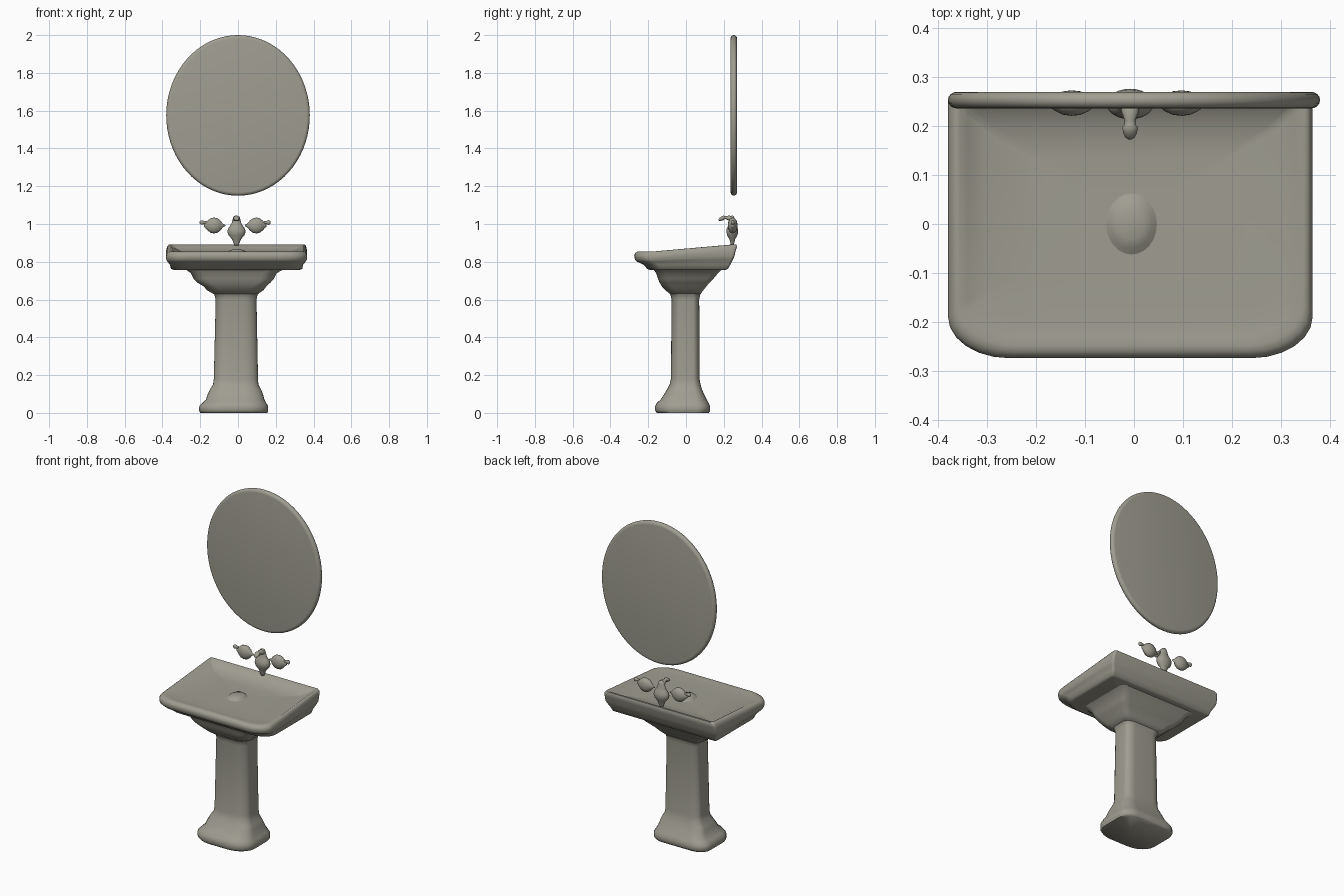
import bpy, bmesh, math
from mathutils import Vector, Matrix

cube = bpy.data.objects.get("Cube")
if cube:
    bpy.data.objects.remove(cube)

# One glazed stone-grey colour throughout
GREY = (0.35, 0.34, 0.285, 1)
mat = bpy.data.materials.new("warm grey ceramic")
mat.use_nodes = True
mat.diffuse_color = GREY
bsdf = mat.node_tree.nodes["Principled BSDF"]
bsdf.inputs["Base Color"].default_value = GREY
bsdf.inputs["Roughness"].default_value = 0.5


def loft(name, rings, sharp=60):
    """Skin a list of closed rings and cap both ends."""
    bm = bmesh.new()
    loops = [[bm.verts.new(p) for p in ring] for ring in rings]
    n = len(loops[0])
    for a, b in zip(loops, loops[1:]):
        for i in range(n):
            j = (i + 1) % n
            bm.faces.new((a[i], a[j], b[j], b[i]))
    bm.faces.new(loops[0][::-1])
    bm.faces.new(loops[-1])
    bmesh.ops.recalc_face_normals(bm, faces=bm.faces)
    mesh = bpy.data.meshes.new(name)
    bm.to_mesh(mesh)
    bm.free()
    mesh.shade_smooth()
    mesh.set_sharp_from_angle(angle=math.radians(sharp))
    mesh.materials.append(mat)
    obj = bpy.data.objects.new(name, mesh)
    bpy.context.collection.objects.link(obj)
    return obj


def rounded_rect(z, x0, x1, y0, y1, front, back, steps=6):
    """Rounded rectangle with separate (x, y) radii for front and back corners."""
    corners = [(x1, y1, -1, -1, back), (x0, y1, 1, -1, back),
               (x0, y0, 1, 1, front), (x1, y0, -1, 1, front)]
    ring = []
    for k, (cx, cy, sx, sy, (rx, ry)) in enumerate(corners):
        for s in range(steps + 1):
            a = math.pi / 2 * (k + s / steps)
            ring.append(Vector((cx + sx * rx + rx * math.cos(a),
                                cy + sy * ry + ry * math.sin(a), z)))
    return ring


def spindle(name, profile, centre, depth=1.0, axis="Z", n=24):
    """Turned part: (distance, radius) profile, flattened in y by depth."""
    rings = [[Vector((r * math.cos(2 * math.pi * i / n),
                      depth * r * math.sin(2 * math.pi * i / n), t))
              for i in range(n)] for t, r in profile]
    turn = Matrix.Rotation(math.pi / 2, 4, "Y") if axis == "X" else Matrix()
    place = Matrix.Translation(centre) @ turn
    return loft(name, [[place @ p for p in ring] for ring in rings], 80)


# Pedestal: flared foot, slender column, spreading neck
column = [
    (0.00, -.200, .155, -.155, .120), (.012, -.206, .160, -.163, .128),
    (0.035, -.205, .160, -.163, .128), (.052, -.190, .150, -.155, .120),
    (0.07, -.170, .140, -.135, .110), (.10, -.160, .132, -.115, .095),
    (0.125, -.148, .122, -.100, .085), (.15, -.132, .108, -.087, .077),
    (0.18, -.128, .106, -.080, .072), (.60, -.118, .098, -.076, .070),
    (0.625, -.125, .103, -.082, .075), (.645, -.145, .118, -.095, .086),
]
rings = []
for z, x0, x1, y0, y1 in column:
    r = (0.33 * (x1 - x0), 0.33 * (y1 - y0))
    rings.append(rounded_rect(z, x0, x1, y0, y1, r, (r[0] * .7, r[1] * .7)))
loft("pedestal", rings)

# Bowl underside stepping out to the basin
bowl = [
    (.63, -.130, .105, -.085, .078), (.65, -.165, .135, -.110, .092),
    (.67, -.182, .150, -.128, .108), (.69, -.215, .172, -.140, .125),
    (.71, -.235, .190, -.148, .145), (.74, -.250, .205, -.158, .170),
    (.765, -.285, .250, -.175, .195),
]
loft("bowl", [rounded_rect(*row, (.07, .05), (.04, .03)) for row in bowl])

# Basin: broad slab, clipped front corners, back edge swept upwards
def lift(p, amount):
    t = min(max((p.y - .10) / .14, 0), 1)
    p.z += amount * t * t * (3 - 2 * t)
    return p


basin = [
    (.757, -.340, .325, -.190, .210, 0), (.762, -.355, .340, -.205, .222, 0),
    (.785, -.360, .345, -.225, .235, 0), (.800, -.374, .358, -.258, .248, .01),
    (.812, -.380, .365, -.270, .256, .016), (.832, -.380, .365, -.274, .264, .030),
    (.845, -.375, .361, -.270, .270, .036), (.853, -.366, .355, -.260, .266, .038),
    (.855, -.356, .345, -.248, .254, .036), (.852, -.340, .325, -.232, .236, .024),
    (.850, -.300, .285, -.200, .200, .008), (.849, -.200, .190, -.140, .140, 0),
    (.849, -.060, .050, -.050, .050, 0),
]
rings = []
for z, x0, x1, y0, y1, up in basin:
    s = (x1 - x0) / .745
    ring = rounded_rect(z, x0, x1, y0, y1, (.125 * s, .085 * s), (.015 * s, .015 * s))
    rings.append([lift(p, up) for p in ring])
loft("basin", rings)

# Drain dome
spindle("drain", [(-.006, .062), (0, .050), (.008, .042), (.014, .026), (.016, .006)],
        (-.005, 0, .85), 1.2)

# Oval mirror with a rounded rim
SEG, RIM = 72, 8
rings = []
for k in range(RIM + 1):
    a = math.pi * k / RIM - math.pi / 2
    inset = .018 * (1 - math.cos(a))
    rings.append([Vector(((.380 - inset) * math.cos(2 * math.pi * i / SEG),
                          .253 + .017 * math.sin(a),
                          1.575 + (.425 - inset) * math.sin(2 * math.pi * i / SEG)))
                  for i in range(SEG)])
loft("mirror", rings, 80)

# Tap handles: flattened bulbs with a lever pointing outwards
bulb = [(-.062, .003), (-.048, .010), (-.035, .027), (-.018, .039), (0, .042),
        (.018, .038), (.034, .025), (.045, .012), (.052, .008)]
lever = [(.040, .007), (.052, .008), (.062, .012), (.070, .011), (.075, .004)]
for side, sign, x in (("right", -1, -.128), ("left", 1, .098)):
    spindle(side + "_tap_handle", [(sign * t, r) for t, r in bulb],
            (x, .247, .992), .62, "X")
    spindle(side + "_tap_lever", [(sign * t, r) for t, r in lever],
            (x, .247, 1.008), .8, "X")

# Spout body
spindle("spout_body", [(.885, .010), (.90, .016), (.92, .024), (.94, .042), (.958, .048),
                       (.975, .045), (.99, .034), (1.005, .025), (1.025, .021),
                       (1.04, .014), (1.045, .004)], (-.008, .245, 0), .65)

# Spout nozzle reaching forwards
nozzle = [(.250, 1.022, .020), (.230, 1.030, .018), (.212, 1.034, .011), (.203, 1.034, .011),
          (.198, 1.032, .016), (.186, 1.028, .014), (.177, 1.024, .010), (.173, 1.022, .004)]
loft("spout_nozzle", [[Vector((-.008 + r * math.cos(2 * math.pi * i / 20), y,
                               z + .8 * r * math.sin(2 * math.pi * i / 20)))
                       for i in range(20)] for y, z, r in nozzle], 80)
